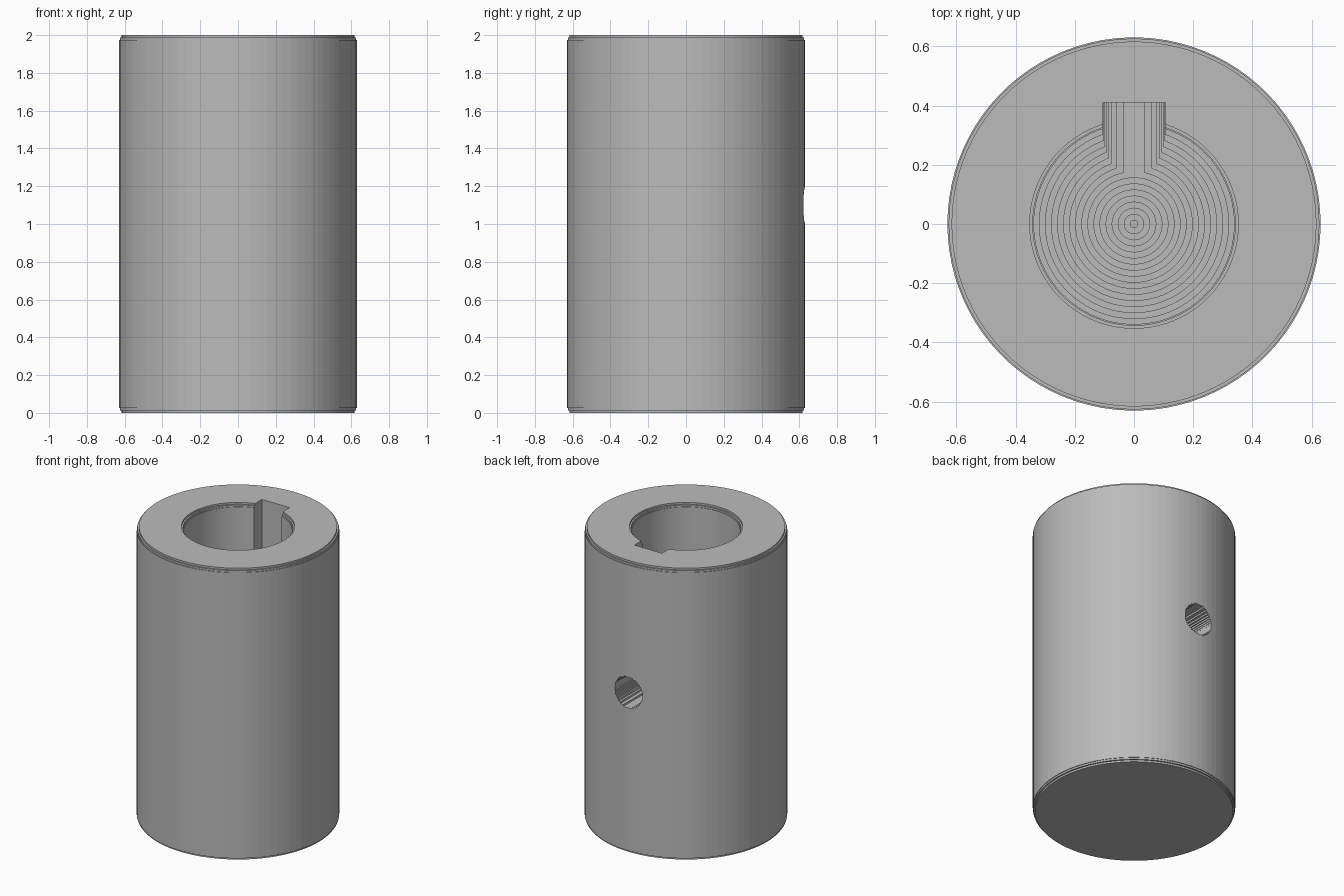
import bpy, bmesh, math

if "Cube" in bpy.data.objects:
    bpy.data.objects.remove(bpy.data.objects["Cube"])

SEGMENTS = 90
LAYER = 0.0123          # height of one terrace step
OUTER_R, BORE_R, SLOT_R = 0.63, 0.338, 0.105
HEIGHT, BORE_END = 2.0, 1.1

steel = bpy.data.materials.new("plain_grey")
steel.use_nodes = True
grey = (0.5, 0.5, 0.5, 1)
steel.diffuse_color = grey
steel.node_tree.nodes["Principled BSDF"].inputs["Base Color"].default_value = grey


def add_object(name, bm):
    bmesh.ops.recalc_face_normals(bm, faces=bm.faces)
    mesh = bpy.data.meshes.new(name)
    bm.to_mesh(mesh)
    bm.free()
    mesh.materials.append(steel)
    ob = bpy.data.objects.new(name, mesh)
    bpy.context.collection.objects.link(ob)
    return ob


def revolve(name, profile):
    """Turn (radius, z) points around z and cap both ends flat."""
    bm = bmesh.new()
    rings = []
    for r, z in profile:
        angles = [math.tau * i / SEGMENTS for i in range(SEGMENTS)]
        rings.append([bm.verts.new((r * math.cos(a), r * math.sin(a), z)) for a in angles])
    for low, high in zip(rings, rings[1:]):
        for i in range(SEGMENTS):
            j = (i + 1) % SEGMENTS
            bm.faces.new((low[i], low[j], high[j], high[i]))
    bm.faces.new(rings[0])
    bm.faces.new(rings[-1])
    return add_object(name, bm)


def extrude_y(name, outline, y0, y1):
    """Extrude an (x, z) outline along y."""
    bm = bmesh.new()
    face = bm.faces.new([bm.verts.new((x, y0, z)) for x, z in outline])
    new = bmesh.ops.extrude_face_region(bm, geom=[face])["geom"]
    verts = [v for v in new if isinstance(v, bmesh.types.BMVert)]
    bmesh.ops.translate(bm, verts=verts, vec=(0, y1 - y0, 0))
    return add_object(name, bm)


# Sleeve body with small stepped rims at both ends
rim = [(OUTER_R - 0.014, 0), (OUTER_R - 0.014, LAYER), (OUTER_R - 0.004, LAYER),
       (OUTER_R - 0.004, 2 * LAYER), (OUTER_R, 2 * LAYER)]
body = revolve("sleeve_body", rim + [(r, HEIGHT - z) for r, z in reversed(rim)])

# Blind bore with a terraced drill-point floor and a stepped mouth
slope = math.tan(math.radians(59))
steps = int(BORE_R / slope / LAYER)
tip = BORE_END - BORE_R / slope
bore = []
for i in range(steps + 1):
    r = min((i + 0.6) * LAYER * slope, BORE_R)
    bore += [(r, tip + i * LAYER), (r, tip + (i + 1) * LAYER)]
bore += [(BORE_R, bore[-1][1]), (BORE_R, HEIGHT - 2 * LAYER)] if bore[-1][0] < BORE_R else []
bore[-1] = (bore[-1][0], HEIGHT - 2 * LAYER)
bore += [(BORE_R + 0.004, HEIGHT - 2 * LAYER), (BORE_R + 0.004, HEIGHT - LAYER),
         (BORE_R + 0.014, HEIGHT - LAYER), (BORE_R + 0.014, HEIGHT + 0.1)]
bore_cutter = revolve("bore_cutter", bore)

# Terraced round cross hole through the back wall
count = 17
h = 2 * SLOT_R / count
right = []
for i in range(count):
    z = -SLOT_R + i * h
    x = math.sqrt(SLOT_R ** 2 - (z + h / 2) ** 2) - 0.0003
    right += [(x, BORE_END + z), (x, BORE_END + z + h)]
hole_cutter = extrude_y("cross_hole_cutter", right + [(-x, z) for x, z in reversed(right)], 0, 0.8)

# Keyway from the cross hole up to the mouth
key = [(-SLOT_R, BORE_END), (SLOT_R, BORE_END),
       (SLOT_R, HEIGHT + 0.05), (-SLOT_R, HEIGHT + 0.05)]
key_cutter = extrude_y("keyway_cutter", key, 0.01, 0.41)

# Cut everything out of the body
bpy.context.view_layer.objects.active = body
for cutter in (bore_cutter, key_cutter, hole_cutter):
    cutter.hide_render = True
    mod = body.modifiers.new(cutter.name, "BOOLEAN")
    mod.operation, mod.solver, mod.object = "DIFFERENCE", "EXACT", cutter
    bpy.ops.object.modifier_apply(modifier=mod.name)
    bpy.data.objects.remove(cutter)
